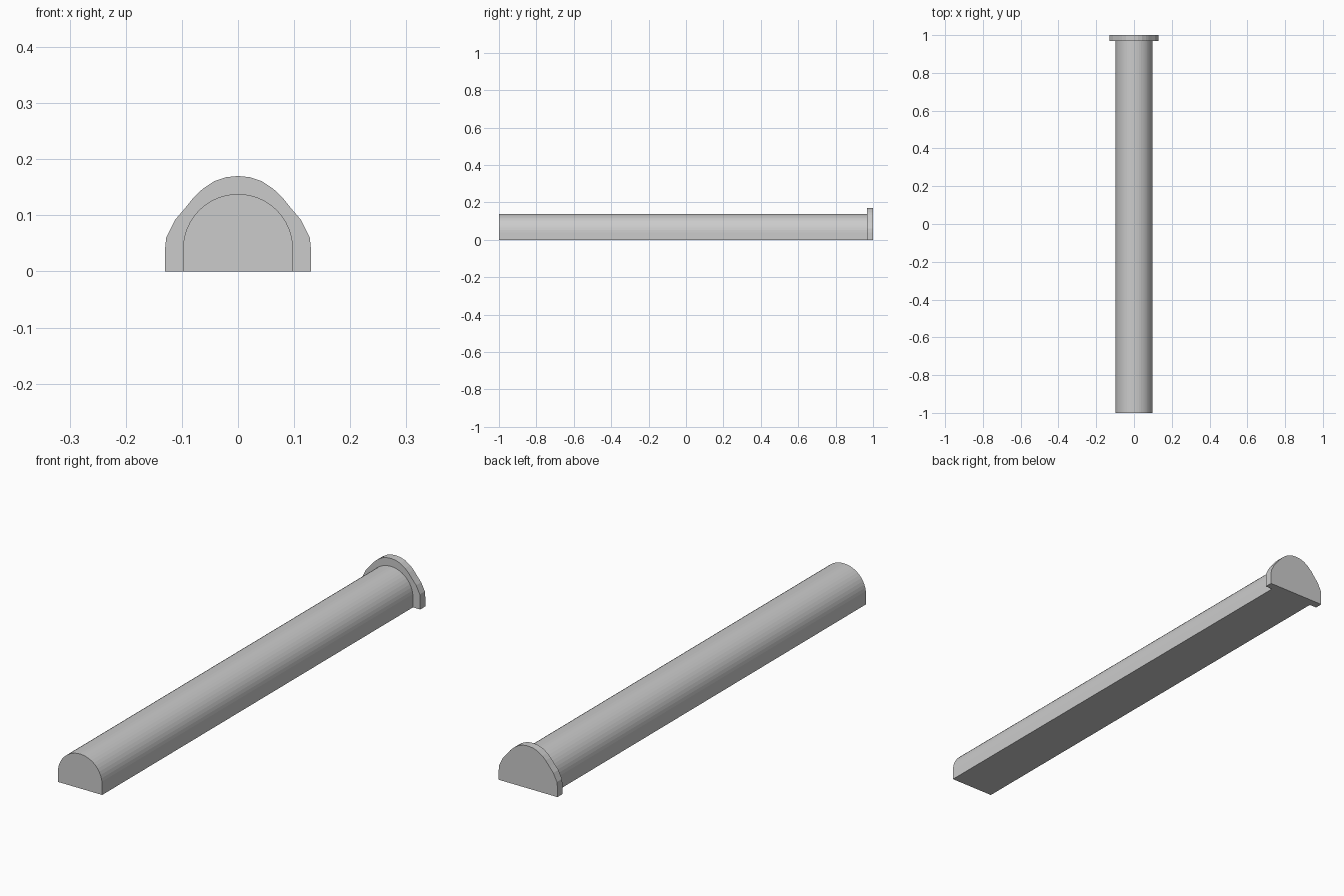
import bpy, bmesh
from math import sin, cos, pi

if "Cube" in bpy.data.objects:
    bpy.data.objects.remove(bpy.data.objects["Cube"])


def extrude_profile(name, profile, y0, y1):
    """Solid made by sweeping an x-z outline from y0 to y1."""
    bm = bmesh.new()
    face = bm.faces.new([bm.verts.new((x, y0, z)) for x, z in profile])
    ext = bmesh.ops.extrude_face_region(bm, geom=[face], use_keep_orig=True)
    moved = [g for g in ext["geom"] if isinstance(g, bmesh.types.BMVert)]
    bmesh.ops.translate(bm, verts=moved, vec=(0, y1 - y0, 0))
    bmesh.ops.recalc_face_normals(bm, faces=bm.faces)
    mesh = bpy.data.meshes.new(name)
    bm.to_mesh(mesh)
    bm.free()
    obj = bpy.data.objects.new(name, mesh)
    bpy.context.collection.objects.link(obj)
    return obj


# Long bar: flat base, short upright sides, half-round top
R, SIDE, N = 0.098, 0.04, 24
arc = [(R * cos(pi * i / N), SIDE + R * sin(pi * i / N)) for i in range(N + 1)]
extrude_profile("rounded_bar", [(R, 0)] + arc + [(-R, 0)], -1.0, 0.968)

# End flange: bell-shaped outline, mirrored about the centre
half = [(0.13, 0), (0.13, 0.04), (0.128, 0.06), (0.112, 0.092), (0.095, 0.112),
        (0.078, 0.133), (0.063, 0.147), (0.042, 0.161), (0.021, 0.168)]
outline = half + [(0, 0.17)] + [(-x, z) for x, z in reversed(half)]
extrude_profile("end_flange", outline, 0.968, 1.0)
